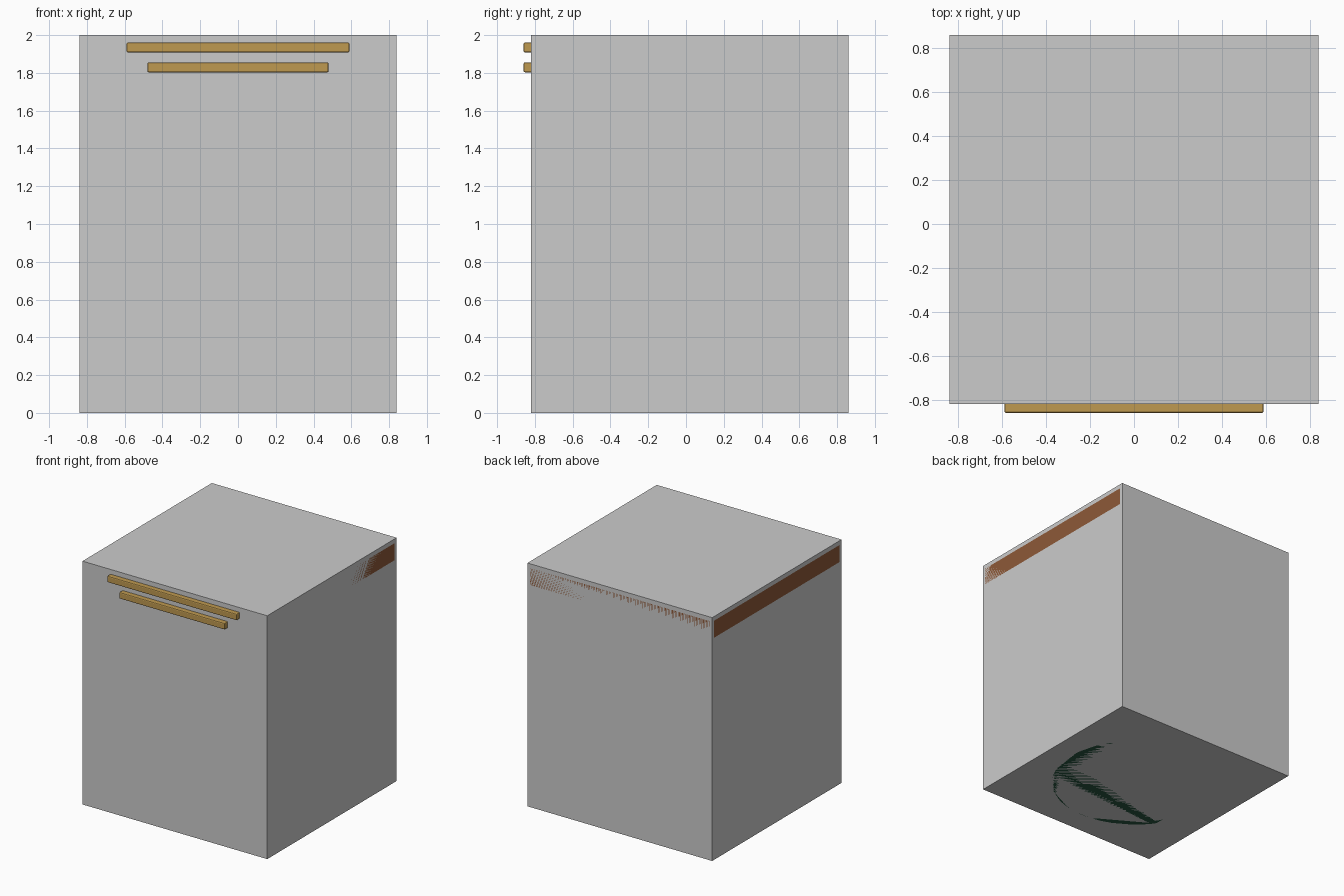
import bpy

if "Cube" in bpy.data.objects:
    bpy.data.objects.remove(bpy.data.objects["Cube"])


def material(name, rgb):
    m = bpy.data.materials.new(name)
    m.diffuse_color = (*rgb, 1)
    m.use_nodes = True
    m.node_tree.nodes["Principled BSDF"].inputs["Base Color"].default_value = m.diffuse_color
    return m


def box(name, x, y, z, mat=None, bevel=0, segments=2):
    bpy.ops.mesh.primitive_cube_add(
        size=1, location=[(a + b) / 2 for a, b in (x, y, z)])
    o = bpy.context.object
    o.name = name
    o.scale = [b - a for a, b in (x, y, z)]
    bpy.ops.object.transform_apply(location=False, rotation=False, scale=True)
    if mat:
        o.data.materials.append(mat)
    if bevel:
        m = o.modifiers.new("Bevel", "BEVEL")
        m.width = bevel
        m.segments = segments
    return o


brown = material("brown_wood", (0.27, 0.10, 0.04))
tan = material("tan_trim", (0.52, 0.32, 0.08))
green = material("dark_green", (0.02, 0.09, 0.05))

# Large plain enclosure
W, Y0, Y1 = 0.84, -0.82, 0.86
box("enclosure", (-W, W), (Y0, Y1), (0, 2))

# Rounded cornice flush with the enclosure walls
box("cornice", (-W, W), (Y0, Y1), (1.80, 1.99), brown, 0.025)

# Round foot flush with the underside
bpy.ops.mesh.primitive_cylinder_add(vertices=48, radius=0.65, depth=0.12,
                                    location=(0, 0.02, 0.06))
foot = bpy.context.object
foot.name = "round_foot"
foot.data.materials.append(green)

# Two trim bars on the front
for name, half, z0 in (("upper_trim_bar", 0.59, 1.908), ("lower_trim_bar", 0.48, 1.803)):
    box(name, (-half, half), (-0.86, -0.80), (z0, z0 + 0.053), tan, 0.008)
